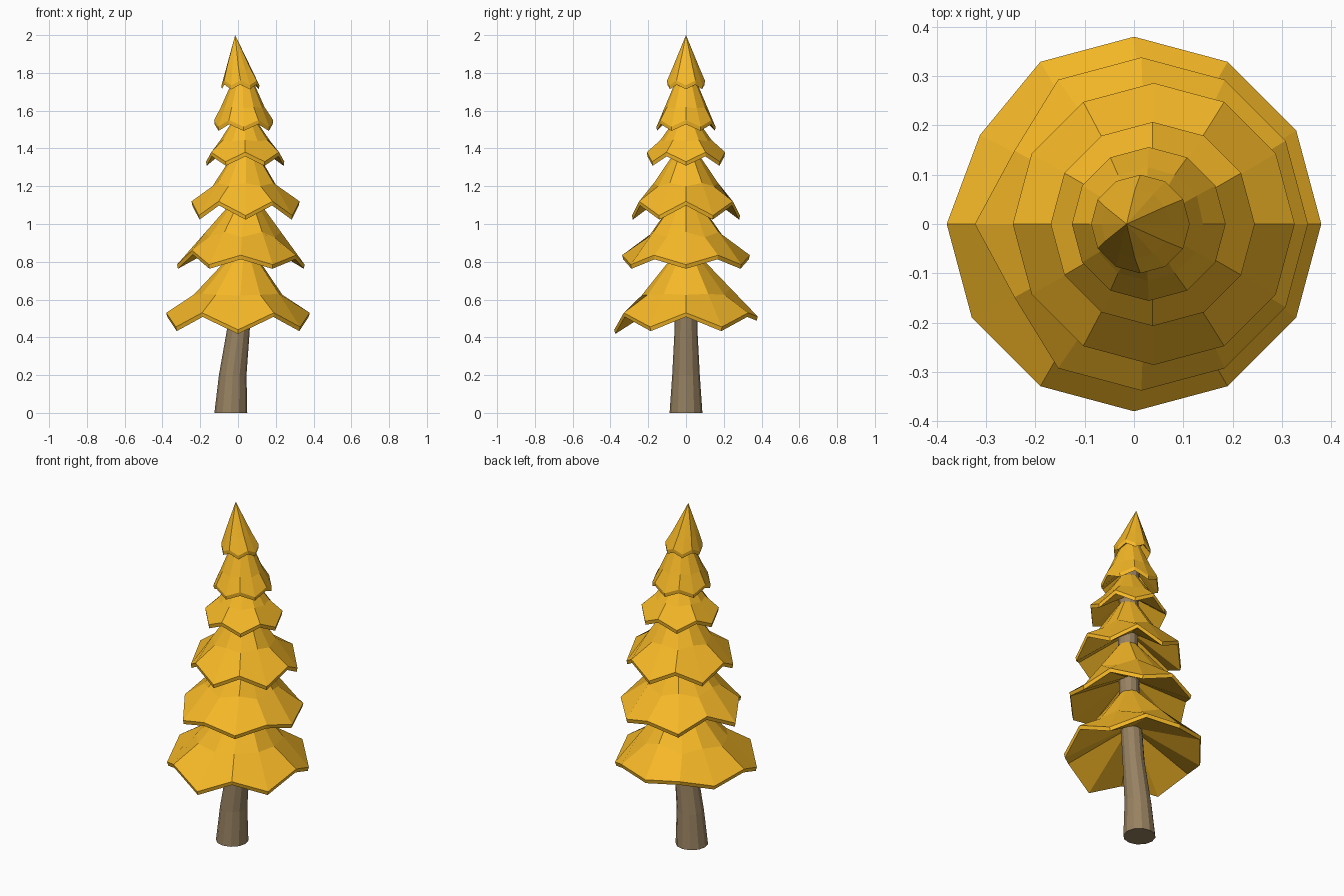
import bpy, bmesh
from math import sin, cos, pi

if "Cube" in bpy.data.objects:
    bpy.data.objects.remove(bpy.data.objects["Cube"])

N = 12


def material(name, color):
    m = bpy.data.materials.new(name)
    m.diffuse_color = (*color, 1)
    m.use_nodes = True
    m.node_tree.nodes["Principled BSDF"].inputs["Base Color"].default_value = m.diffuse_color
    return m


def loft(name, rings, mat):
    """Join stacked rings of N points; a one-point ring is an apex. Caps open ends."""
    bm = bmesh.new()
    loops = [[bm.verts.new(p) for p in ring] for ring in rings]
    for a, b in zip(loops, loops[1:]):
        for i in range(N):
            j = (i + 1) % N
            if len(a) == 1:
                bm.faces.new((a[0], b[i], b[j]))
            elif len(b) == 1:
                bm.faces.new((a[i], b[0], a[j]))
            else:
                bm.faces.new((a[i], b[i], b[j], a[j]))
    for end in (loops[0], loops[-1]):
        if len(end) > 1:
            bm.faces.new(end)
    bmesh.ops.recalc_face_normals(bm, faces=bm.faces)
    me = bpy.data.meshes.new(name)
    bm.to_mesh(me)
    bm.free()
    me.materials.append(mat)
    ob = bpy.data.objects.new(name, me)
    bpy.context.collection.objects.link(ob)
    return ob


def corner(cx, r, z, i):
    return (cx + r * cos(2 * pi * i / N), r * sin(2 * pi * i / N), z)


def ring(cx, r, z):
    return [corner(cx, r, z, i) for i in range(N)]


gold = material("foliage", (0.92, 0.48, 0.02))
bark = material("bark", (0.31, 0.22, 0.12))

# Bent, tapering trunk: x, z, radius
path = [(-0.038, 0, 0.087), (-0.028, 0.2, 0.073), (0.003, 0.45, 0.06), (0.03, 0.8, 0.056),
        (0.042, 1.1, 0.055), (0.038, 1.4, 0.053), (0.025, 1.65, 0.05), (0.01, 1.79, 0.045)]
loft("trunk", [ring(x, r, z) for x, z, r in path], bark)

# Foliage tiers: top x, top z, mid x, mid radius, mid z, rim x, rim radius,
# raised rim z, drooping rim z, first drooping corner
tiers = [
    (0.03, 0.85, 0.0, 0.235, 0.625, 0.0, 0.38, 0.53, 0.455, 1),
    (0.042, 1.14, 0.02, 0.2, 0.93, 0.015, 0.338, 0.835, 0.785, 0),
    (0.042, 1.39, 0.035, 0.17, 1.2, 0.04, 0.286, 1.12, 1.045, 1),
    (0.035, 1.56, 0.038, 0.135, 1.445, 0.038, 0.207, 1.38, 1.33, 0),
    (0.025, 1.76, 0.025, 0.115, 1.62, 0.03, 0.156, 1.55, 1.515, 1),
    (-0.015, 2.0, 0.002, 0.07, 1.83, 0.013, 0.1, 1.76, 1.735, 0),
]
# Irregular rim corners: (tier, corner) -> radius factor, z
odd = {(0, 3): (1, 0.51), (0, 9): (1, 0.44), (0, 5): (0.95, 0.48),
       (1, 5): (0.88, 0.86), (1, 7): (0.88, 0.86)}

for k, (tx, tz, mx, mr, mz, rx, rr, hi, lo, par) in enumerate(tiers):
    tip = k == len(tiers) - 1
    tr = 0 if tip else 0.053
    mid, rim, under = [], [], []
    for i in range(N):
        droop = i % 2 == par
        f, z = odd.get((k, i), (1, lo if droop else hi))
        r = rr * f
        rim.append(corner(rx, r, z, i))
        under.append(corner(rx, r * 0.985, z - 0.022, i))
        if droop:   # straight slope from top to rim
            t = (mr - tr) / (rr - tr)
            mid.append(corner(tx + (rx - tx) * t, mr, tz + (z - tz) * t, i))
        else:       # slope flares outward
            mid.append(corner(mx, mr, mz, i))
    top = [(tx, 0, tz)] if tip else ring(tx, tr, tz)
    # hollow underside rises as a plain cone to the trunk
    rise = hi + (tz - hi) * (0.15 if tip else 0.33)
    loft(f"foliage_tier_{k + 1}", [top, mid, rim, under, ring(tx * 0.7, 0.04, rise)], gold)
